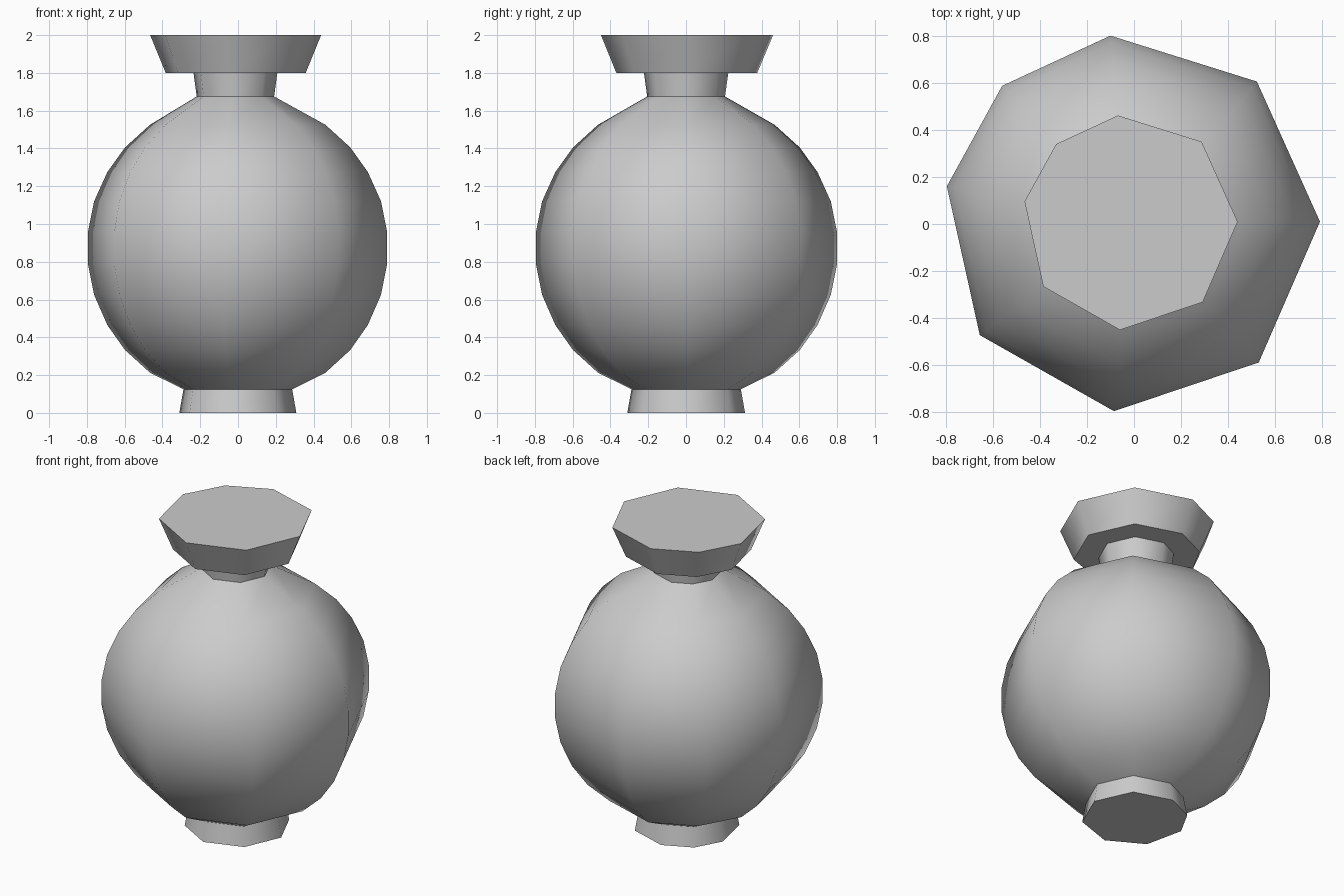
import bpy, bmesh
from math import radians

if "Cube" in bpy.data.objects:
    bpy.data.objects.remove(bpy.data.objects["Cube"])

# Irregular eight-sided cross-section at the widest ring
SECTION = [(0.79, 0.01), (0.522, 0.605), (-0.1, 0.8), (-0.56, 0.587),
           (-0.795, 0.16), (-0.655, -0.472), (-0.085, -0.795), (0.53, -0.588)]
HALF = 0.793


def loft(name, rings, cap_bottom=False, cap_top=False):
    """Stack scaled copies of the section; ring = (half width, z, x shift, y shift)."""
    bm = bmesh.new()
    loops = []
    for r, z, dx, dy in rings:
        s = r / HALF
        loops.append([bm.verts.new((x * s + dx, y * s + dy, z)) for x, y in SECTION])
    n = len(SECTION)
    for a, b in zip(loops, loops[1:]):
        for i in range(n):
            j = (i + 1) % n
            bm.faces.new((a[i], a[j], b[j], b[i]))
    if cap_bottom:
        bm.faces.new(loops[0][::-1])
    if cap_top:
        bm.faces.new(loops[-1])
    mesh = bpy.data.meshes.new(name)
    bm.to_mesh(mesh)
    bm.free()
    obj = bpy.data.objects.new(name, mesh)
    bpy.context.collection.objects.link(obj)
    bpy.ops.object.select_all(action='DESELECT')
    obj.select_set(True)
    bpy.context.view_layer.objects.active = obj
    bpy.ops.object.shade_smooth_by_angle(angle=radians(52))
    return obj


# Flared foot
loft("foot", [(0.31, 0.0, 0, 0), (0.288, 0.125, 0, 0)], cap_bottom=True)

# Round body
profile = [(0.288, 0.125), (0.465, 0.213), (0.597, 0.333), (0.69, 0.465),
           (0.76, 0.625), (0.793, 0.79), (0.793, 0.955), (0.76, 1.12),
           (0.69, 1.275), (0.597, 1.405), (0.465, 1.525)]
loft("body", [(r, z, 0, 0) for r, z in profile] + [(0.205, 1.675, -0.013, 0)])

# Narrow neck
loft("neck", [(0.205, 1.675, -0.013, 0), (0.222, 1.8, -0.013, 0)])

# Flared stopper, with its underside running out from the neck
loft("stopper", [(0.222, 1.8, -0.013, 0), (0.371, 1.8, -0.011, 0.003),
                 (0.453, 2.0, -0.011, 0.004)], cap_top=True)
